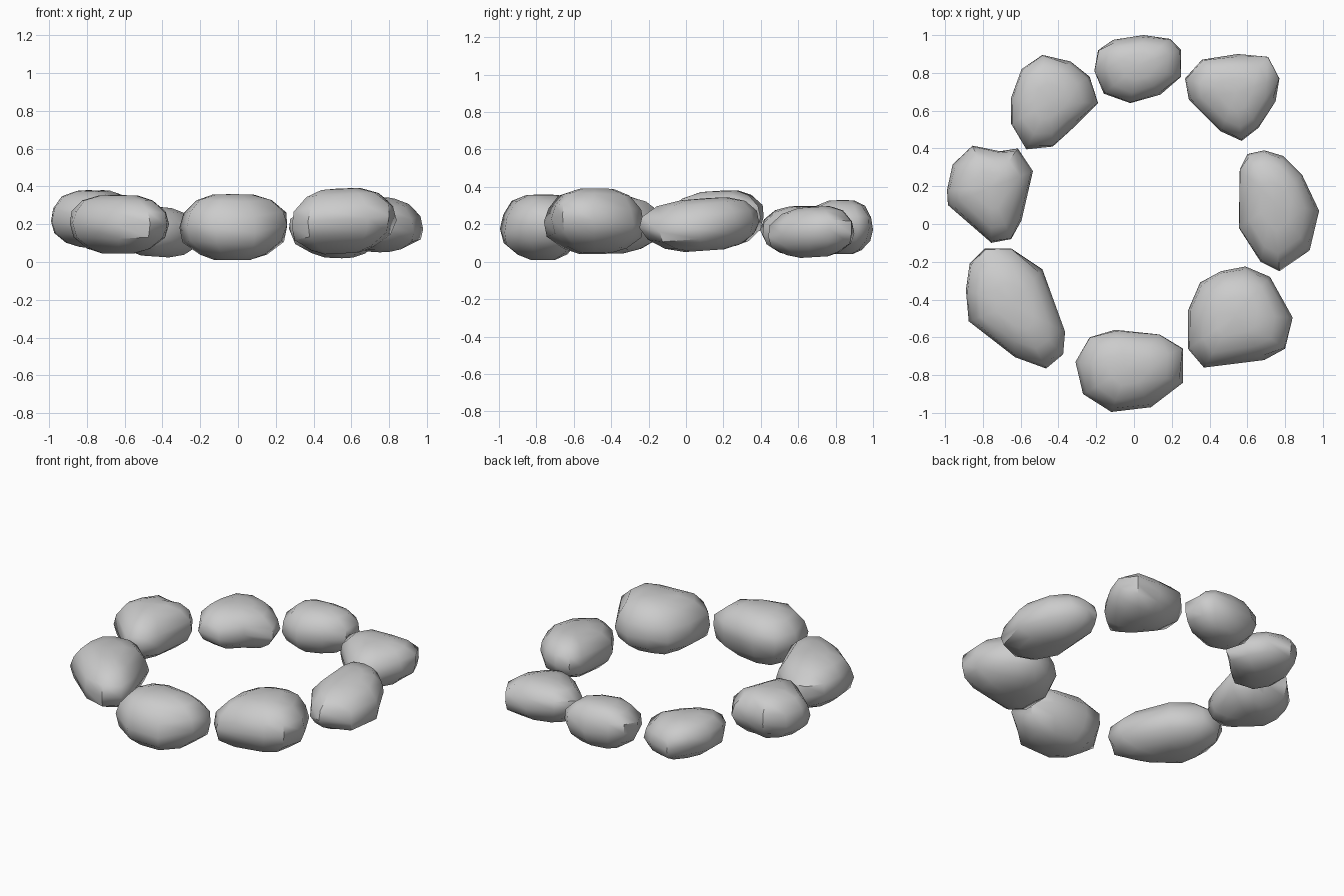
import bpy, bmesh, random
from mathutils import Vector

if "Cube" in bpy.data.objects:
    bpy.data.objects.remove(bpy.data.objects["Cube"])

# Cross-section of every stone: (height fraction, outline scale)
PROFILE = [(0.0, 0.32), (0.08, 0.62), (0.26, 0.91), (0.48, 1.0),
           (0.70, 0.95), (0.90, 0.71), (0.99, 0.38)]


def stone(name, z0, z1, outline, tilt=(0, 0), seed=1):
    """Lumpy stone: plan outline lofted through a rounded vertical profile."""
    rng = random.Random(seed)
    pts = [Vector(p) for p in outline]
    n = len(pts)
    c = sum(pts, Vector((0, 0))) / n
    bm = bmesh.new()

    def vert(p, f):
        d = p - c
        z = z0 + (z1 - z0) * f + d.x * tilt[0] + d.y * tilt[1]
        return bm.verts.new((p.x, p.y, z))

    # Each corner peaks at its own height, so the waist wanders
    sway = [rng.uniform(-0.07, 0.07) for p in pts]
    rings = []
    for f, s in PROFILE:
        ring = []
        for p, w in zip(pts, sway):
            k = s if s == 1.0 else min(s * rng.uniform(0.95, 1.05), 1.0)
            h = f + w * (1 - abs(2 * f - 1))
            ring.append(vert(c + (p - c) * k, h))
        rings.append(ring)
    for a, b in zip(rings, rings[1:]):
        for i in range(n):
            j = (i + 1) % n
            bm.faces.new((a[i], a[j], b[j], b[i]))
    for ring, f in ((rings[0], 0.0), (rings[-1], 1.0)):
        v = vert(c, f)
        for i in range(n):
            bm.faces.new((ring[i], ring[(i + 1) % n], v))
    bmesh.ops.recalc_face_normals(bm, faces=bm.faces)
    me = bpy.data.meshes.new(name)
    bm.to_mesh(me)
    bm.free()
    ob = bpy.data.objects.new(name, me)
    bpy.context.collection.objects.link(ob)
    bpy.ops.object.select_all(action='DESELECT')
    ob.select_set(True)
    bpy.context.view_layer.objects.active = ob
    bpy.ops.object.shade_smooth_by_angle(angle=0.8)


# Ring of eight stones
stone("stone_back", 0.04, 0.33,
      [(-.21, .81), (-.19, .92), (-.11, .975), (.05, 1.0), (.19, .98),
       (.25, .92), (.25, .78), (.14, .685), (-.02, .64), (-.16, .69)], seed=1)
stone("stone_back_right", 0.025, 0.295,
      [(.27, .77), (.36, .87), (.55, .90), (.71, .885), (.77, .77), (.75, .65),
       (.66, .51), (.57, .44), (.46, .49), (.29, .66)], (0, .06), seed=2)
stone("stone_right", 0.06, 0.34,
      [(.56, .29), (.60, .37), (.69, .39), (.79, .36), (.89, .26),
       (.98, .07), (.93, -.14), (.77, -.25), (.67, -.20), (.555, -.02)],
      (0, .07), seed=3)
stone("stone_front_right", 0.045, 0.39,
      [(.285, -.46), (.35, -.31), (.46, -.25), (.59, -.225), (.72, -.28),
       (.84, -.495), (.80, -.66), (.69, -.72), (.37, -.76), (.285, -.66)],
      (.05, 0), seed=4)
stone("stone_front", 0.01, 0.36,
      [(-.31, -.73), (-.235, -.60), (-.10, -.56), (.135, -.585), (.26, -.66),
       (.26, -.84), (.09, -.97), (-.12, -.995), (-.27, -.90)], seed=5)
stone("stone_front_left", 0.045, 0.355,
      [(-.89, -.35), (-.87, -.21), (-.79, -.13), (-.65, -.13), (-.485, -.24),
       (-.365, -.57), (-.375, -.69), (-.465, -.765), (-.63, -.705),
       (-.875, -.515)], seed=6)
stone("stone_left", 0.08, 0.38,
      [(-.99, .18), (-.96, .315), (-.855, .415), (-.71, .385), (-.615, .40),
       (-.535, .28), (-.595, .02), (-.65, -.08), (-.755, -.10), (-.985, .10)],
      (0, .04), seed=7)
stone("stone_back_left", 0.03, 0.295,
      [(-.65, .67), (-.595, .82), (-.485, .895), (-.335, .86), (-.235, .78),
       (-.19, .64), (-.315, .515), (-.43, .41), (-.57, .395), (-.65, .53)],
      (-.07, 0), seed=8)
